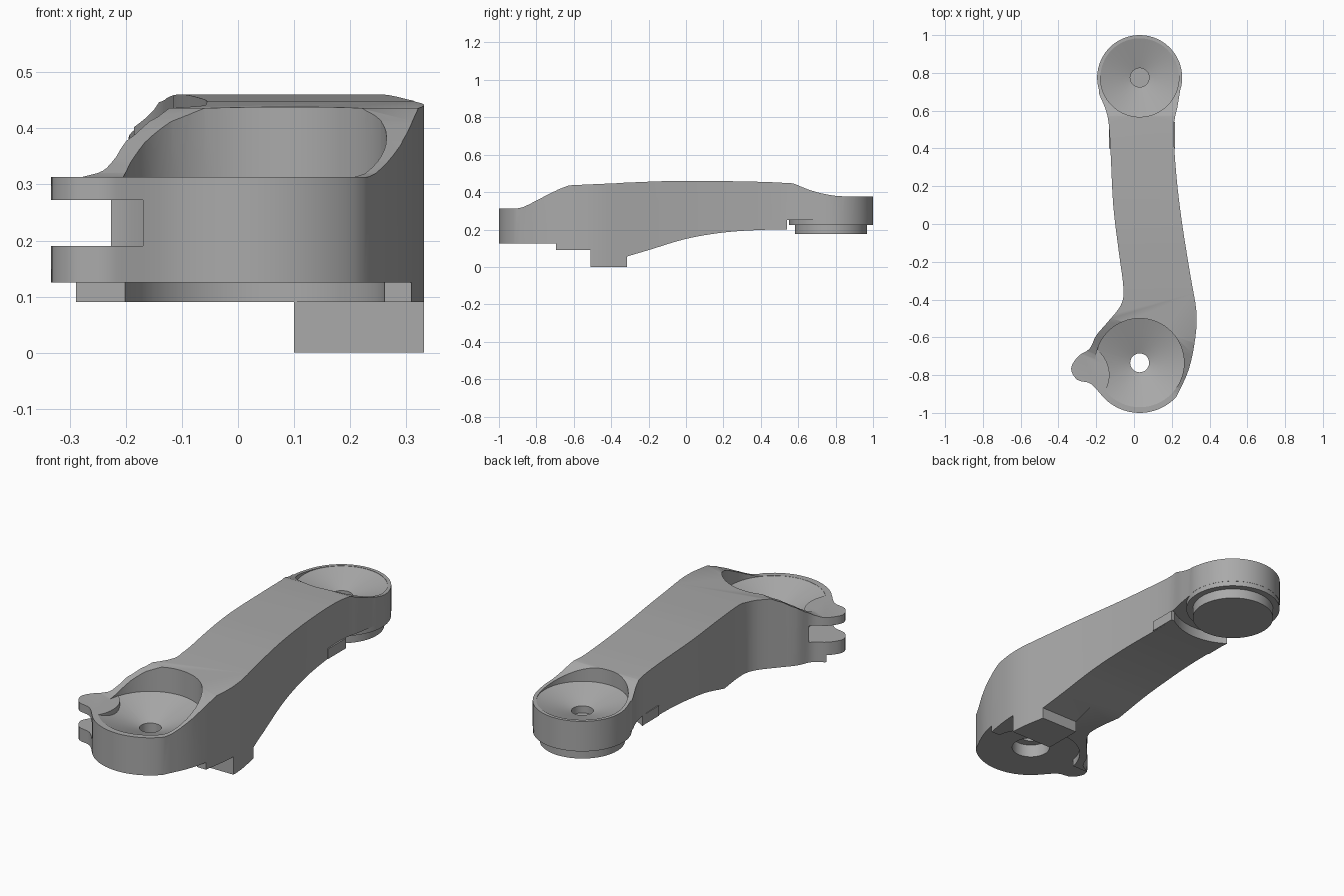
import bpy
import bmesh
import math
from mathutils import Vector

cube = bpy.data.objects.get("Cube")
if cube:
    bpy.data.objects.remove(cube, do_unlink=True)

grey = bpy.data.materials.new("plain grey")
grey.use_nodes = True
GREY = (0.4, 0.4, 0.4, 1)
grey.diffuse_color = GREY
grey.node_tree.nodes["Principled BSDF"].inputs["Base Color"].default_value = GREY

FRONT = (0.03, -0.735)
BACK = (0.03, 0.775)


def finish(name, bm):
    bmesh.ops.recalc_face_normals(bm, faces=bm.faces)
    mesh = bpy.data.meshes.new(name)
    bm.to_mesh(mesh)
    bm.free()
    mesh.materials.append(grey)
    obj = bpy.data.objects.new(name, mesh)
    bpy.context.collection.objects.link(obj)
    return obj


def loft(name, ring_a, ring_b):
    """Closed solid ruled between two matching rings."""
    bm = bmesh.new()
    a = [bm.verts.new(p) for p in ring_a]
    b = [bm.verts.new(p) for p in ring_b]
    bm.faces.new(a)
    bm.faces.new(b)
    for i in range(len(a)):
        j = (i + 1) % len(a)
        bm.faces.new((a[i], a[j], b[j], b[i]))
    return finish(name, bm)


def prism(name, outline, z0, z1):
    return loft(name, [(x, y, z0) for x, y in outline], [(x, y, z1) for x, y in outline])


def box(name, x0, x1, y0, y1, z0, z1):
    return prism(name, [(x0, y0), (x1, y0), (x1, y1), (x0, y1)], z0, z1)


def arc(centre, r, start, end, n):
    angles = [math.radians(start + (end - start) * i / n) for i in range(n + 1)]
    return [(centre[0] + r * math.cos(t), centre[1] + r * math.sin(t)) for t in angles]


def disc(name, centre, r, z0, z1):
    return prism(name, arc(centre, r, 0, 354.375, 63), z0, z1)


def turned(name, centre, profile):
    """Solid of revolution from (radius, height) pairs."""
    bm = bmesh.new()
    rings = []
    for r, z in profile:
        rings.append([bm.verts.new((x, y, z)) for x, y in arc(centre, r, 0, 354.375, 63)])
    bm.faces.new(rings[0])
    bm.faces.new(rings[-1])
    for a, b in zip(rings, rings[1:]):
        for i in range(len(a)):
            j = (i + 1) % len(a)
            bm.faces.new((a[i], a[j], b[j], b[i]))
    return finish(name, bm)


def combine(target, tool, operation):
    mod = target.modifiers.new("combine", "BOOLEAN")
    mod.operation = operation
    mod.solver = "EXACT"
    mod.object = tool
    bpy.context.view_layer.objects.active = target
    bpy.ops.object.modifier_apply(modifier=mod.name)
    bpy.data.objects.remove(tool, do_unlink=True)


def smooth_path(points, steps=4):
    """Catmull-Rom curve through an open run of points."""
    p = [Vector(q) for q in points]
    p = [p[0] * 2 - p[1]] + p + [p[-1] * 2 - p[-2]]
    out = []
    for a, b, c, d in zip(p, p[1:], p[2:], p[3:]):
        for s in range(steps):
            t = s / steps
            out.append(0.5 * (2 * b + (c - a) * t + (2 * a - 5 * b + 4 * c - d) * t * t
                              + (3 * b - a - 3 * c + d) * t ** 3))
    return [tuple(q) for q in out] + [tuple(points[-1])]


# Plan outline: both hubs, the curved arm and the side tab
left_side = [(-0.185, 0.69), (-0.14, 0.57), (-0.125, 0.4), (-0.11, 0.1), (-0.08, -0.15),
             (-0.056, -0.34), (-0.07, -0.43), (-0.14, -0.52), (-0.2, -0.59), (-0.235, -0.66),
             (-0.295, -0.7), (-0.333, -0.765), (-0.3, -0.825), (-0.23, -0.845), (-0.17, -0.908)]
right_side = [(0.225, -0.914), (0.29, -0.77), (0.325, -0.6), (0.33, -0.46), (0.3, -0.28),
              (0.255, 0), (0.225, 0.25), (0.21, 0.5), (0.23, 0.62), (0.245, 0.71)]
outline = (smooth_path(left_side) + arc(FRONT, 0.265, 225, 312, 20)
           + smooth_path(right_side) + arc(BACK, 0.225, -12, 198, 40))
body = prism("arm_body", outline, -0.1, 0.7)

# Side profile: skewed front ramp, crowned top, arched underside
ramp = [(0, 0.313), (0.12, 0.32), (0.3, 0.342), (0.55, 0.378), (0.8, 0.413), (1, 0.436)]
crown = smooth_path([(-0.36, 0.449), (-0.1, 0.459), (0.1, 0.46), (0.4, 0.455), (0.57, 0.447)])
back_ramp = smooth_path([(0.575, 0.446), (0.66, 0.412), (0.75, 0.388), (0.85, 0.377), (1.1, 0.375)])
arch = smooth_path([(0.54, 0.2), (0.4, 0.198), (0.2, 0.184), (0, 0.15), (-0.2, 0.09)])
under = [(1.1, 0.225), (0.555, 0.225), (0.555, 0.25), (0.54, 0.25)] + arch
under += [(-0.695, 0.09), (-0.695, 0.125), (-1.1, 0.125)]


def side_section(x, start, end):
    top = [(-1.1, 0.313)] + [(start + (end - start) * t, z) for t, z in ramp]
    return [(x, y, z) for y, z in top + crown + back_ramp + under]


profile = loft("profile", side_section(-0.4, -0.64, -0.42), side_section(0.4, -0.97, -0.65))
combine(body, profile, "INTERSECT")

# Locating foot and its run-out under the arch, kept inside the plan outline
foot_side = [(-0.51, 0.15), (-0.51, 0), (-0.315, 0), (-0.315, 0.056), (-0.2, 0.09), (-0.2, 0.15)]
foot = loft("foot", [(0.1, y, z) for y, z in foot_side], [(0.4, y, z) for y, z in foot_side])
combine(foot, prism("foot_limit", outline, -0.1, 0.2), "INTERSECT")
combine(body, foot, "UNION")

# Small shoulder block beneath the back end of the arm
combine(body, box("shoulder", -0.132, 0.218, 0.4, 0.54, 0.2, 0.25), "UNION")

# Round reliefs beneath both hubs
combine(body, disc("front_relief", FRONT, 0.235, -0.1, 0.125), "DIFFERENCE")
combine(body, disc("back_relief", BACK, 0.29, -0.1, 0.25), "DIFFERENCE")

# Back hub ring and boss
combine(body, disc("back_ring", BACK, 0.224, 0.225, 0.3), "UNION")
combine(body, disc("back_boss", BACK, 0.193, 0.175, 0.24), "UNION")

# Conical bowls with centre holes; the tab's plate stays solid in the front one
TAB = (-0.3, -0.8)
bowl = turned("front_bowl", FRONT, [(0.05, 0.1), (0.05, 0.24), (0.235, 0.312), (0.235, 0.7)])
combine(bowl, disc("tab_plate", TAB, 0.17, 0.2, 0.313), "DIFFERENCE")
combine(body, bowl, "DIFFERENCE")
combine(body, turned("back_bowl", BACK, [(0.05, 0.29), (0.05, 0.325), (0.208, 0.374), (0.208, 0.7)]),
        "DIFFERENCE")
combine(body, disc("counterbore", FRONT, 0.09, 0.0, 0.19), "DIFFERENCE")

# Slot splitting the tab into two plates
combine(body, disc("tab_slot", TAB, 0.17, 0.19, 0.272), "DIFFERENCE")

bpy.ops.object.select_all(action="DESELECT")
body.select_set(True)
bpy.context.view_layer.objects.active = body
bpy.ops.object.shade_smooth_by_angle(angle=math.radians(25))
